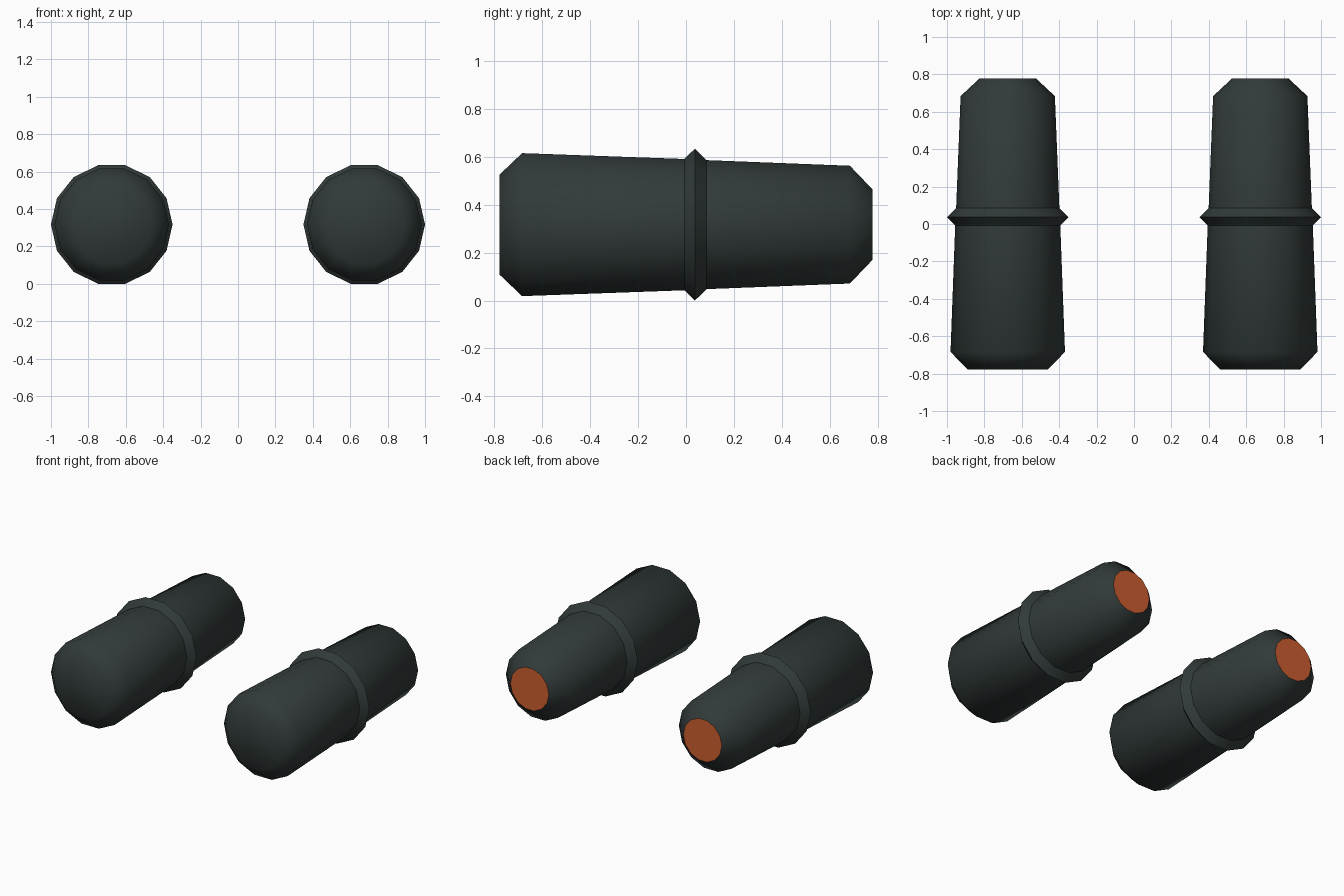
import bpy, bmesh, math

if "Cube" in bpy.data.objects:
    bpy.data.objects.remove(bpy.data.objects["Cube"])

SIDES = 14
RADIUS = 0.325
CENTRE_Z = RADIUS * math.sin(math.radians(3 * 360 / SIDES))  # rests on the collar's flat

# (y, radius) from front to back: bevelled nose, tapering barrel, collar, tail
PROFILE = [(-0.779, 0.213), (-0.684, 0.306), (-0.007, 0.281), (0.037, 0.325),
           (0.086, 0.276), (0.684, 0.252), (0.779, 0.15)]
SHARP_RINGS = {2, 3, 4, 6}


def material(name, colour):
    m = bpy.data.materials.new(name)
    m.diffuse_color = (*colour, 1)
    m.use_nodes = True
    m.node_tree.nodes["Principled BSDF"].inputs["Base Color"].default_value = m.diffuse_color
    return m


dark = material("dark_grey_green", (0.031, 0.042, 0.041))
orange = material("burnt_orange", (0.60, 0.112, 0.028))


def pod(name, x):
    bm = bmesh.new()
    rings = []
    for y, r in PROFILE:
        rings.append([bm.verts.new((r * math.cos(2 * math.pi * i / SIDES), y,
                                    r * math.sin(2 * math.pi * i / SIDES)))
                      for i in range(SIDES)])
    for a, b in zip(rings, rings[1:]):
        for i in range(SIDES):
            j = (i + 1) % SIDES
            bm.faces.new((a[i], a[j], b[j], b[i]))
    # end caps, the back one glowing orange
    bm.faces.new(rings[0])
    back = bm.faces.new(rings[-1])
    back.material_index = 1
    bmesh.ops.recalc_face_normals(bm, faces=bm.faces)
    for f in bm.faces:
        f.smooth = True
    # crisp edges at the collar and the orange cap
    for k in SHARP_RINGS:
        for i in range(SIDES):
            bm.edges.get((rings[k][i], rings[k][(i + 1) % SIDES])).smooth = False
    me = bpy.data.meshes.new(name)
    bm.to_mesh(me)
    bm.free()
    me.materials.append(dark)
    me.materials.append(orange)
    ob = bpy.data.objects.new(name, me)
    ob.location = (x, 0, CENTRE_Z)
    bpy.context.collection.objects.link(ob)


# left and right engine pods
pod("left_engine_pod", -0.675)
pod("right_engine_pod", 0.675)
